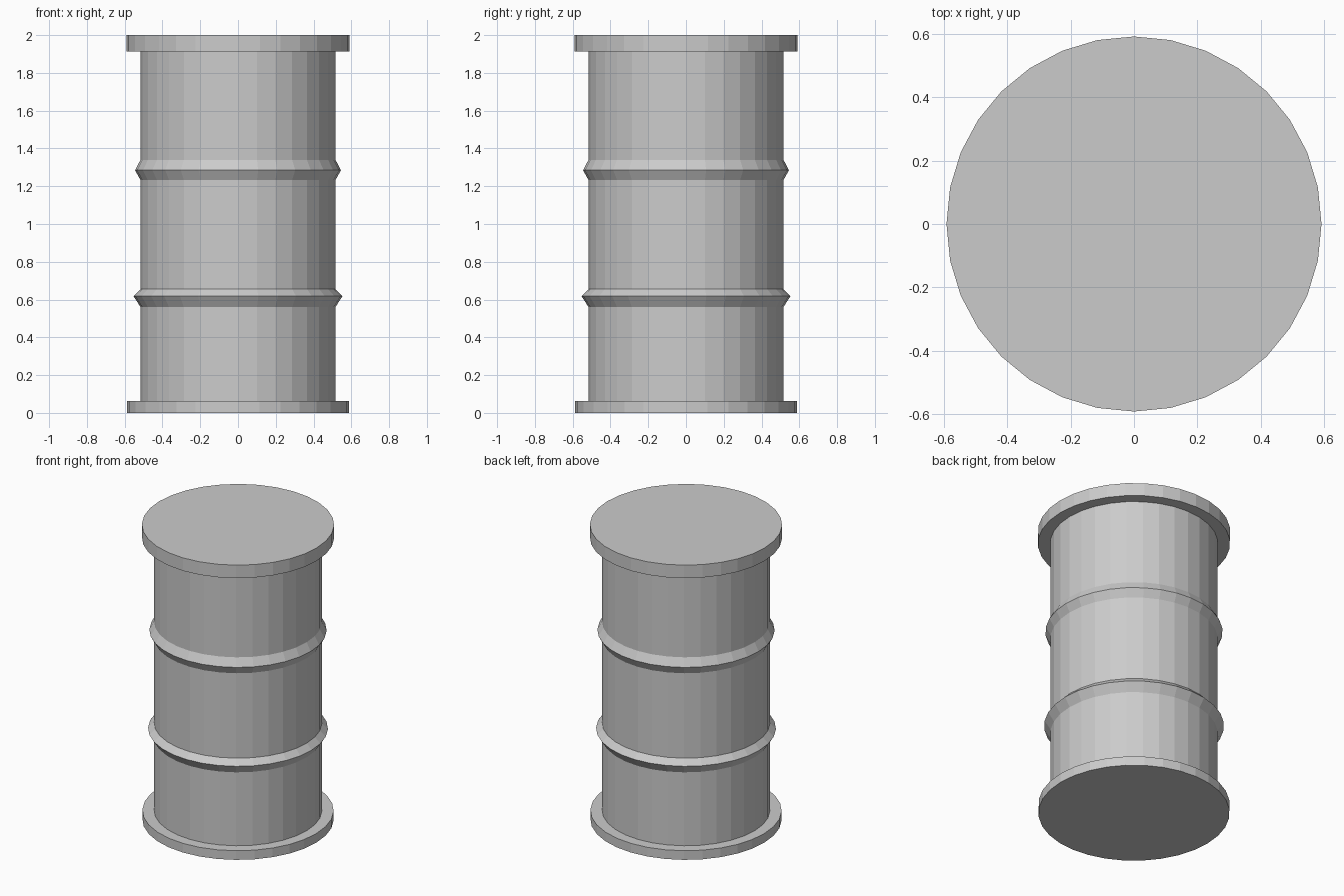
import bpy
import math

SIDES = 32

cube = bpy.data.objects.get("Cube")
if cube:
    bpy.data.objects.remove(cube, do_unlink=True)

# Single plain metal colour
grey = bpy.data.materials.new("light_grey")
grey.use_nodes = True
colour = (0.6, 0.6, 0.6, 1.0)
grey.diffuse_color = colour
grey.node_tree.nodes["Principled BSDF"].inputs["Base Color"].default_value = colour


def lathe(name, profile):
    """Closed faceted solid turned around z from (radius, height) points."""
    verts = [(r * math.sin(math.tau * i / SIDES), -r * math.cos(math.tau * i / SIDES), z)
             for r, z in profile for i in range(SIDES)]
    faces = []
    for row in range(len(profile) - 1):
        a, b = row * SIDES, (row + 1) * SIDES
        for i in range(SIDES):
            j = (i + 1) % SIDES
            faces.append((a + i, a + j, b + j, b + i))
    last = (len(profile) - 1) * SIDES
    faces.append(tuple(reversed(range(SIDES))))
    faces.append(tuple(range(last, last + SIDES)))
    mesh = bpy.data.meshes.new(name)
    mesh.from_pydata(verts, [], faces)
    mesh.materials.append(grey)
    obj = bpy.data.objects.new(name, mesh)
    bpy.context.collection.objects.link(obj)
    return obj


# One continuous shell: base flange, body with two raised hoops, top flange
lathe("barrel", [
    (0.588, 0.0), (0.588, 0.062),        # base flange
    (0.516, 0.062), (0.516, 0.56),       # lower body
    (0.553, 0.618), (0.516, 0.656),      # lower hoop
    (0.516, 1.232),                      # middle body
    (0.545, 1.285), (0.516, 1.34),       # upper hoop
    (0.516, 1.912),                      # upper body
    (0.591, 1.912), (0.591, 2.0),        # top flange
])
